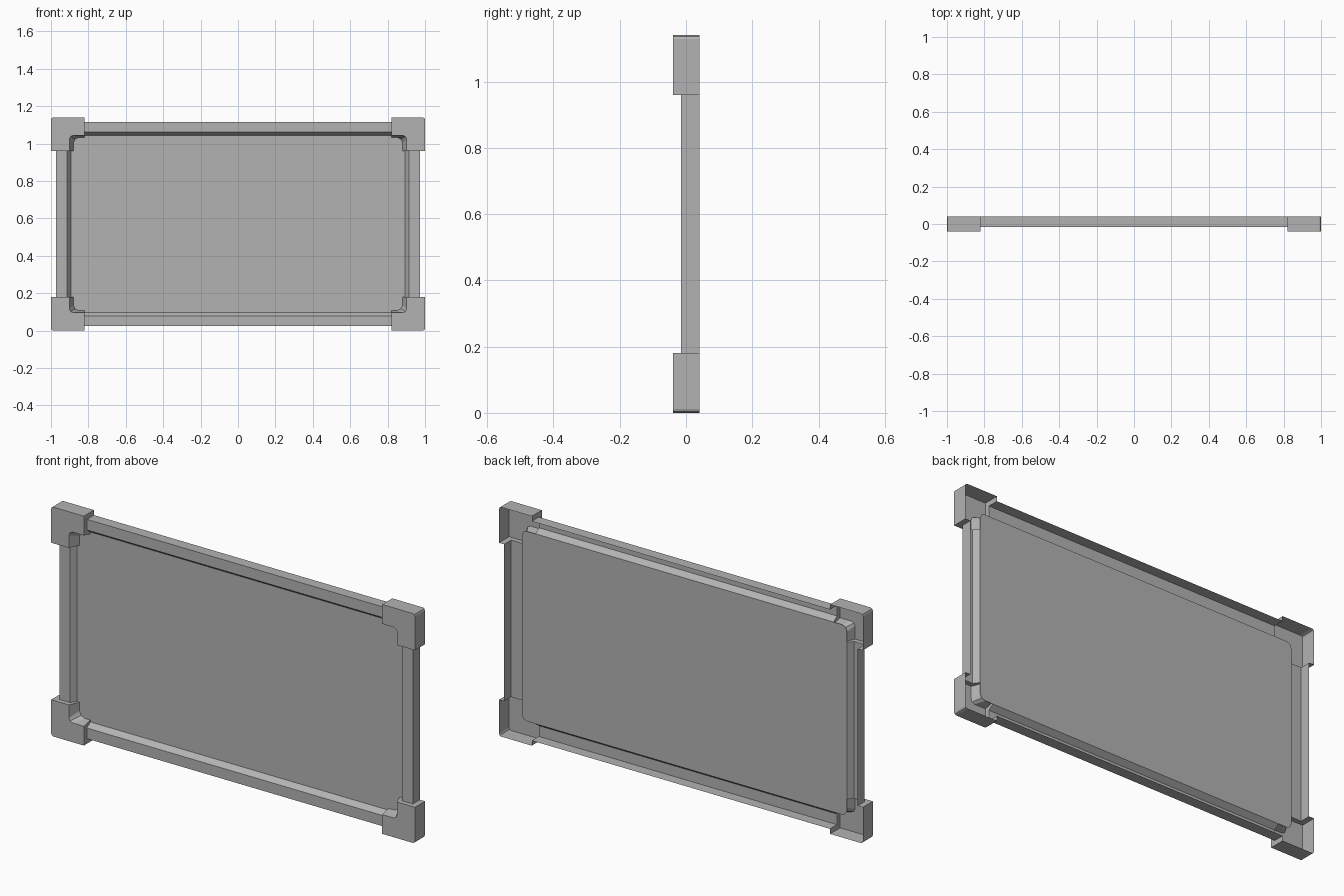
import bpy
from math import sin, cos, pi

if "Cube" in bpy.data.objects:
    bpy.data.objects.remove(bpy.data.objects["Cube"])

ZC = 0.57                  # height of the frame's centre
LEG_X, LEG_Z = 0.82, 0.39  # where corner caps end and rails begin
# Profiles from outer back edge to panel edge: (half width, half height, y, corner radius)
RAIL = [(0.972, 0.545, 0.04, 0), (0.972, 0.545, -0.015, 0),
        (0.913, 0.492, -0.015, 0), (0.893, 0.472, 0.012, 0)]
CAP = [(1.0, 0.57, 0.04, 0.012), (1.0, 0.57, -0.039, 0.012),
       (0.902, 0.474, -0.039, 0.02), (0.880, 0.463, 0.012, 0.03)]

# Dark grey finish
grey = bpy.data.materials.new("dark_grey")
grey.diffuse_color = (0.45, 0.45, 0.45, 1)
grey.use_nodes = True
grey.node_tree.nodes["Principled BSDF"].inputs["Base Color"].default_value = grey.diffuse_color


def top_ring(profile, x):
    return [(x, y, hz) for hx, hz, y, r in profile]


def side_ring(profile, z):
    return [(hx, y, z) for hx, hz, y, r in profile]


def arc_ring(profile, a):
    return [(hx - r + r * sin(a), y, hz - r + r * cos(a)) for hx, hz, y, r in profile]


def make(name, verts, faces, mirror=(False, False, False)):
    me = bpy.data.meshes.new(name)
    me.from_pydata(verts, [], faces)
    me.materials.append(grey)
    ob = bpy.data.objects.new(name, me)
    ob.location.z = ZC
    bpy.context.collection.objects.link(ob)
    if any(mirror):
        m = ob.modifiers.new("mirror", 'MIRROR')
        m.use_axis = mirror
        m.use_mirror_merge = False
    return ob


def loft(name, rings, mirror):
    n = len(rings[0])
    faces = [(j * n + i, j * n + i + 1, (j + 1) * n + i + 1, (j + 1) * n + i)
             for j in range(len(rings) - 1) for i in range(n - 1)]
    return make(name, [v for r in rings for v in r], faces, mirror)


# Hollow rails, open at the back
loft("horizontal_rail", [top_ring(RAIL, -LEG_X), top_ring(RAIL, LEG_X)], (False, False, True))
loft("vertical_rail", [side_ring(RAIL, LEG_Z), side_ring(RAIL, -LEG_Z)], (True, False, False))

# Hollow L-shaped corner caps with end walls stepping down to the rails
loft("corner_cap",
     [top_ring(RAIL, LEG_X), top_ring(CAP, LEG_X)]
     + [arc_ring(CAP, a * pi / 4) for a in range(3)]
     + [side_ring(CAP, LEG_Z), side_ring(RAIL, LEG_Z)], (True, False, True))

# Flat panel with rounded corners
hx, hz, r = 0.893, 0.472, 0.025
pts = []
for k, (sx, sz) in enumerate([(1, 1), (-1, 1), (-1, -1), (1, -1)]):
    for s in range(3):
        a = k * pi / 2 + s * pi / 4
        pts.append((sx * (hx - r) + r * cos(a), 0.012, sz * (hz - r) + r * sin(a)))
make("panel", pts, [tuple(range(len(pts)))])
